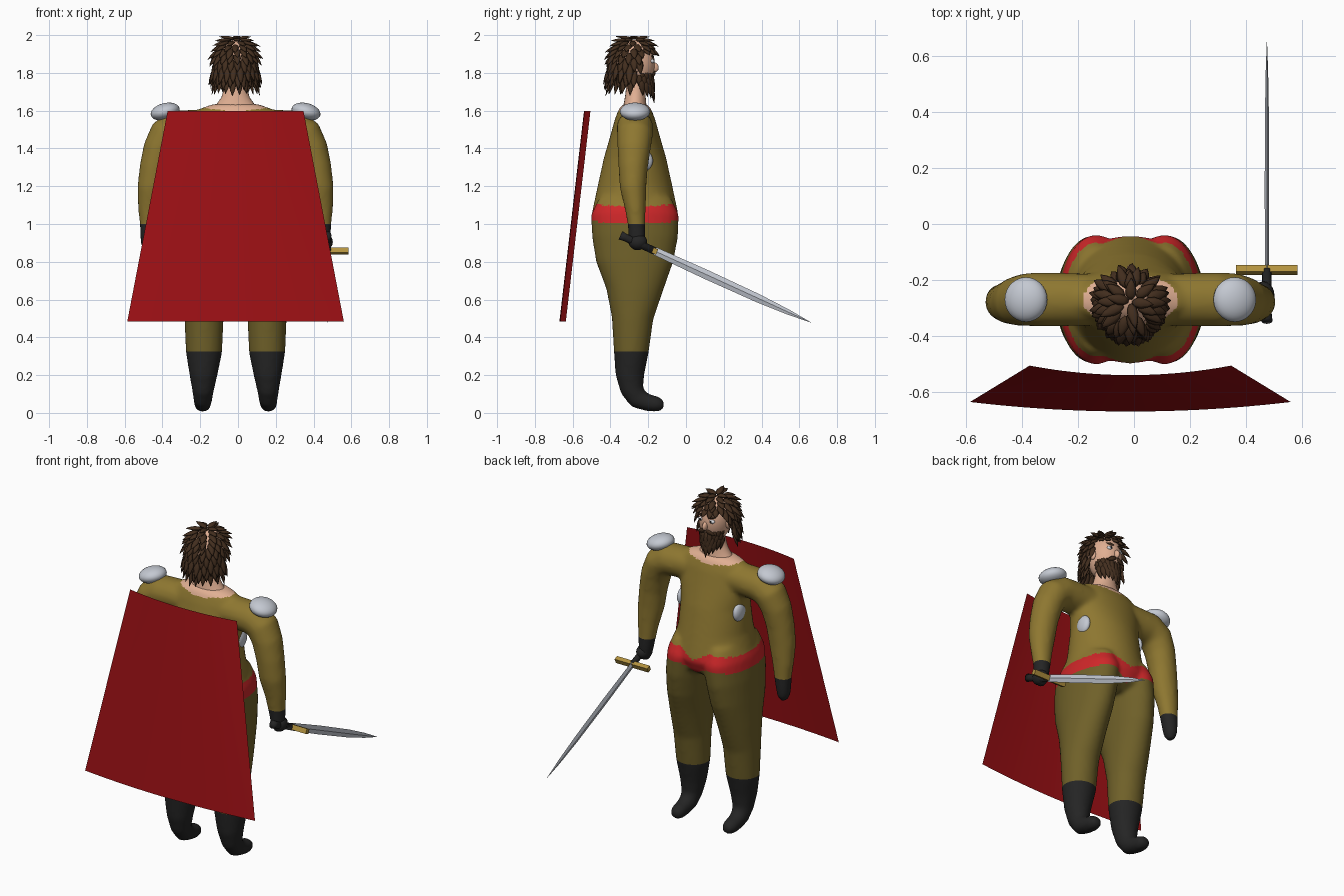
import bpy, bmesh, math, random
from mathutils import Vector, Matrix

if "Cube" in bpy.data.objects:
    bpy.data.objects.remove(bpy.data.objects["Cube"])

random.seed(4)
CX = -0.013          # the figure stands slightly left of the origin
CY = -0.27
COLORS = {
    "skin": (0.75, 0.43, 0.29), "hair": (0.055, 0.027, 0.013),
    "shirt_ochre": (0.27, 0.185, 0.03), "trouser_olive": (0.16, 0.118, 0.022),
    "belt_red": (0.62, 0.02, 0.022), "cape_red": (0.33, 0.005, 0.007),
    "black_leather": (0.018, 0.018, 0.018), "steel": (0.55, 0.58, 0.64),
    "gold": (0.45, 0.29, 0.05), "eye_white": (0.75, 0.75, 0.78),
}
MATS = {}
for key, col in COLORS.items():
    MATS[key] = bpy.data.materials.new(key)
    MATS[key].diffuse_color = (*col, 1)


def finish(bm, name, mats, smooth=True, shift=True):
    """Turn a bmesh into a named object."""
    if shift:
        bmesh.ops.translate(bm, vec=(CX, 0, 0), verts=bm.verts)
    bmesh.ops.recalc_face_normals(bm, faces=bm.faces)
    me = bpy.data.meshes.new(name)
    for f in bm.faces:
        f.smooth = smooth
    bm.to_mesh(me)
    bm.free()
    for m in mats:
        me.materials.append(MATS[m])
    ob = bpy.data.objects.new(name, me)
    bpy.context.collection.objects.link(ob)
    return ob


def tube(bm, sections, side, n=24, mirror=False):
    """Loft ellipses (x, y, z, radius along side, other radius) along a path."""
    pts = [Vector(s[:3]) for s in sections]
    rings = []
    for i, s in enumerate(sections):
        t = (pts[min(i + 1, len(pts) - 1)] - pts[max(i - 1, 0)]).normalized()
        b = t.cross(Vector(side)).normalized()
        a = b.cross(t).normalized()
        ring = []
        for k in range(n):
            u = 2 * math.pi * k / n
            p = pts[i] + a * (s[3] * math.cos(u)) + b * (s[4] * math.sin(u))
            if mirror:
                p.x = -p.x
            ring.append(bm.verts.new(p))
        rings.append(ring)
    for r0, r1 in zip(rings, rings[1:]):
        for k in range(n):
            bm.faces.new((r0[k], r0[(k + 1) % n], r1[(k + 1) % n], r1[k]))
    bm.faces.new(rings[0])
    bm.faces.new(rings[-1])


def ball(bm, loc, radii, rot=None, u=20, v=12):
    m = Matrix.Translation(loc) @ (rot or Matrix()) @ Matrix.Diagonal((*radii, 1))
    bmesh.ops.create_uvsphere(bm, u_segments=u, v_segments=v, radius=1, matrix=m)


def box(bm, matrix, size):
    bmesh.ops.create_cube(bm, size=1, matrix=matrix @ Matrix.Diagonal((*size, 1)))


# Body: torso, limbs and feet fused into one smooth skin
torso = [(0, CY, .94, .15, .14), (0, CY, .98, .21, .2), (0, CY, 1.05, .245, .23),
         (0, CY, 1.2, .212, .198), (0, CY, 1.35, .205, .165), (0, CY, 1.47, .225, .13),
         (0, CY, 1.56, .22, .105), (0, CY, 1.61, .19, .085), (0, CY, 1.635, .12, .065)]
leg = [(.115, CY, 1.14, .1, .19), (.12, CY, 1.05, .128, .233), (.135, CY, .93, .126, .228),
       (.147, -.272, .8, .12, .205), (.16, -.272, .65, .112, .15), (.167, -.283, .5, .104, .11),
       (.167, -.29, .32, .096, .092), (.17, -.297, .2, .074, .076), (.172, -.285, .12, .058, .062),
       (.173, -.255, .075, .05, .055), (.174, -.205, .055, .047, .046),
       (.174, -.155, .046, .044, .042), (.174, -.125, .042, .033, .03), (.174, -.115, .042, .016, .014)]
arm = [(.0, CY, 1.52, .09, .085), (.22, CY, 1.515, .095, .09), (.31, CY, 1.51, .097, .093),
       (.37, CY, 1.475, .095, .09), (.405, -.275, 1.4, .088, .084), (.428, -.28, 1.3, .078, .08),
       (.443, -.28, 1.19, .07, .077), (.455, -.268, 1.08, .055, .062), (.458, -.262, 1.0, .047, .05),
       (.463, -.26, .94, .046, .042), (.466, -.258, .89, .04, .036), (.467, -.257, .86, .022, .02)]
bm = bmesh.new()
tube(bm, torso, (1, 0, 0), 40)
for flip in (False, True):
    tube(bm, leg, (1, 0, 0), 28, flip)
    tube(bm, arm, (0, 1, 0), 24, flip)
raw = finish(bm, "body_source", [], shift=False)
rem = raw.modifiers.new("fuse", 'REMESH')
rem.mode = 'VOXEL'
rem.voxel_size = 0.0125
smo = raw.modifiers.new("soften", 'SMOOTH')
smo.factor, smo.iterations = 0.5, 8
fused = raw.evaluated_get(bpy.context.evaluated_depsgraph_get()).to_mesh()
bm = bmesh.new()
bm.from_mesh(fused)
bpy.data.objects.remove(raw)
# Clean colour borders at boot tops, glove tops and neckline
for z in (0.325, 1.0, 1.112):
    bmesh.ops.bisect_plane(bm, geom=bm.verts[:] + bm.edges[:] + bm.faces[:],
                           plane_co=(0, 0, z), plane_no=(0, 0, 1))
for f in bm.faces:
    c = f.calc_center_median()
    ax = abs(c.x)
    dip = 0.055 * max(0, 1 - ax / 0.1) + 0.02 * max(0, (ax - 0.1) / 0.15)
    if ax > 0.36 and c.z < 1.0 or c.z < 0.325:
        f.material_index = 3
    elif ax > 0.34:
        f.material_index = 0
    elif (ax / 0.17) ** 2 + ((c.y - CY) / 0.09) ** 2 < 1 and c.z > 1.5:
        f.material_index = 4
    elif c.z < 1.025 - dip:
        f.material_index = 1
    elif c.z < 1.112 - dip:
        f.material_index = 2
finish(bm, "body", ["shirt_ochre", "trouser_olive", "belt_red", "black_leather", "skin"])

# Neck, head, ears and nose
bm = bmesh.new()
tube(bm, [(0, CY, 1.58, .13, .07), (0, CY, 1.635, .1, .06), (0, -.268, 1.67, .075, .055),
          (0, -.265, 1.72, .06, .052), (0, -.26, 1.8, .055, .05)], (1, 0, 0))
ball(bm, (0, -.265, 1.845), (.09, .1, .13), u=28, v=18)
ball(bm, (0, -.167, 1.83), (.014, .022, .026), Matrix.Rotation(.35, 4, 'X'))
for s in (-1, 1):
    ball(bm, (s * .09, -.26, 1.835), (.012, .02, .03))
finish(bm, "head", ["skin"])

bm = bmesh.new()
for s in (-1, 1):
    ball(bm, (s * .036, -.18, 1.862), (.018, .012, .012))
finish(bm, "eyes", ["eye_white"])
bm = bmesh.new()
for s in (-1, 1):
    ball(bm, (s * .036, -.169, 1.862), (.006, .003, .007), u=10, v=6)
finish(bm, "pupils", ["black_leather"])


def lock(bm, root, direction, out, length, width):
    """A flattened pointed strand."""
    d = direction.normalized()
    side = d.cross(out).normalized()
    prof = [(0, .3), (.2, .9), (.45, 1), (.75, .6), (1, .05)]
    secs = [(*(root + d * length * t + out * (.1 * length * t * (1 - t))),
             width * w, width * .5 * w) for t, w in prof]
    tube(bm, secs, side, 6)


# Hair: overlapping rows of strands around the skull
bm = bmesh.new()
center = Vector((0, -.278, 1.845))
for row in range(10):
    th = math.radians(4 + row * 12)
    count = max(4, int(22 * math.sin(th)))
    for k in range(count):
        ph = 2 * math.pi * (k + .5 * (row % 2) + random.uniform(-.15, .15)) / count
        o = Vector((math.sin(th) * math.cos(ph), math.sin(th) * math.sin(ph), math.cos(th)))
        if o.y > .3 and row > 4 or o.y > .05 and row > 6:
            continue
        root = center + Vector((o.x * .1, o.y * .115, o.z * .135))
        down = Vector((math.cos(th) * math.cos(ph), math.cos(th) * math.sin(ph), -math.sin(th)))
        if row > 5:
            down = Vector((o.x * .15, o.y * .2, -1))
        length = random.uniform(.075, .095) + (.03 if row > 6 else 0)
        if o.y > .5 and row > 2:
            length *= .65
        lock(bm, root, down + o * .22, o, length, .02)
finish(bm, "hair", ["hair"])

# Beard, moustache and brows
bm = bmesh.new()
for row in range(3):
    for k in range(9):
        a = (k - 4 + .5 * (row % 2)) / 4 * 1.25
        o = Vector((math.sin(a), math.cos(a), 0))
        root = Vector((o.x * .078, -.262 + o.y * .083, 1.79 - row * .028 + .03 * abs(math.sin(a))))
        lock(bm, root, Vector((-o.x * .2, .1, -1)), o,
             random.uniform(.085, .1) * (1.1 - .25 * abs(math.sin(a))), .017)
for s in (-1, 1):
    lock(bm, Vector((s * .003, -.165, 1.806)), Vector((s, -.25, -.45)), Vector((0, 1, 0)), .065, .014)
    lock(bm, Vector((s * .014, -.172, 1.885)), Vector((s, -.25, .1)), Vector((0, 1, 0)), .05, .009)
finish(bm, "beard_and_brows", ["hair"])

# Shoulder pads and flank plates
bm = bmesh.new()
for s in (-1, 1):
    ball(bm, (s * .373, CY, 1.595), (.078, .08, .045), Matrix.Rotation(s * .25, 4, 'Y'), 28, 16)
finish(bm, "shoulder_pads", ["steel"])
bm = bmesh.new()
for s in (-1, 1):
    ball(bm, (s * .188, -.225, 1.335), (.025, .05, .055))
finish(bm, "flank_plates", ["steel"])

# Cape: flaring curved sheet behind the figure
bm = bmesh.new()
N, M = 24, 12
grid = []
for j in range(M + 1):
    t = j / M
    half = .36 + (.573 - .36) * t
    grid.append([bm.verts.new((u * half, -.54 - .13 * t + .034 * u * u, 1.597 - 1.112 * t))
                 for u in [2 * i / N - 1 for i in range(N + 1)]])
for j in range(M):
    for i in range(N):
        bm.faces.new((grid[j][i], grid[j][i + 1], grid[j + 1][i + 1], grid[j + 1][i]))
finish(bm, "cape", ["cape_red"])

# Sword: local y runs along the blade, local z across its width
d = Vector((0, .909, -.416))
w = Vector((0, .416, .909))
frame = Matrix(((1, 0, 0, .488), (0, d.y, w.y, -.165), (0, d.z, w.z, .857), (0, 0, 0, 1)))
bm = bmesh.new()
tube(bm, [(0, t, 0, .008 * k, .025 * k) for t, k in
          ((0, .85), (.3, 1), (.6, .9), (.78, .55), (.91, .02))], (1, 0, 0), 4)
bm.transform(frame)
finish(bm, "blade", ["steel"], smooth=False)

bm = bmesh.new()
box(bm, frame, (.22, .026, .03))
finish(bm, "sword_guard", ["gold"], smooth=False)

bm = bmesh.new()
tube(bm, [(0, -.2, 0, .02, .024), (0, -.17, 0, .017, .02), (0, 0, 0, .017, .02)], (1, 0, 0), 12)
bm.transform(frame)
ball(bm, (.475, -.255, .905), (.04, .05, .042))
finish(bm, "sword_grip", ["black_leather"])

for m in bpy.data.materials:
    if m.users and not m.is_grease_pencil:
        m.use_nodes = True
        m.node_tree.nodes["Principled BSDF"].inputs["Base Color"].default_value = m.diffuse_color
